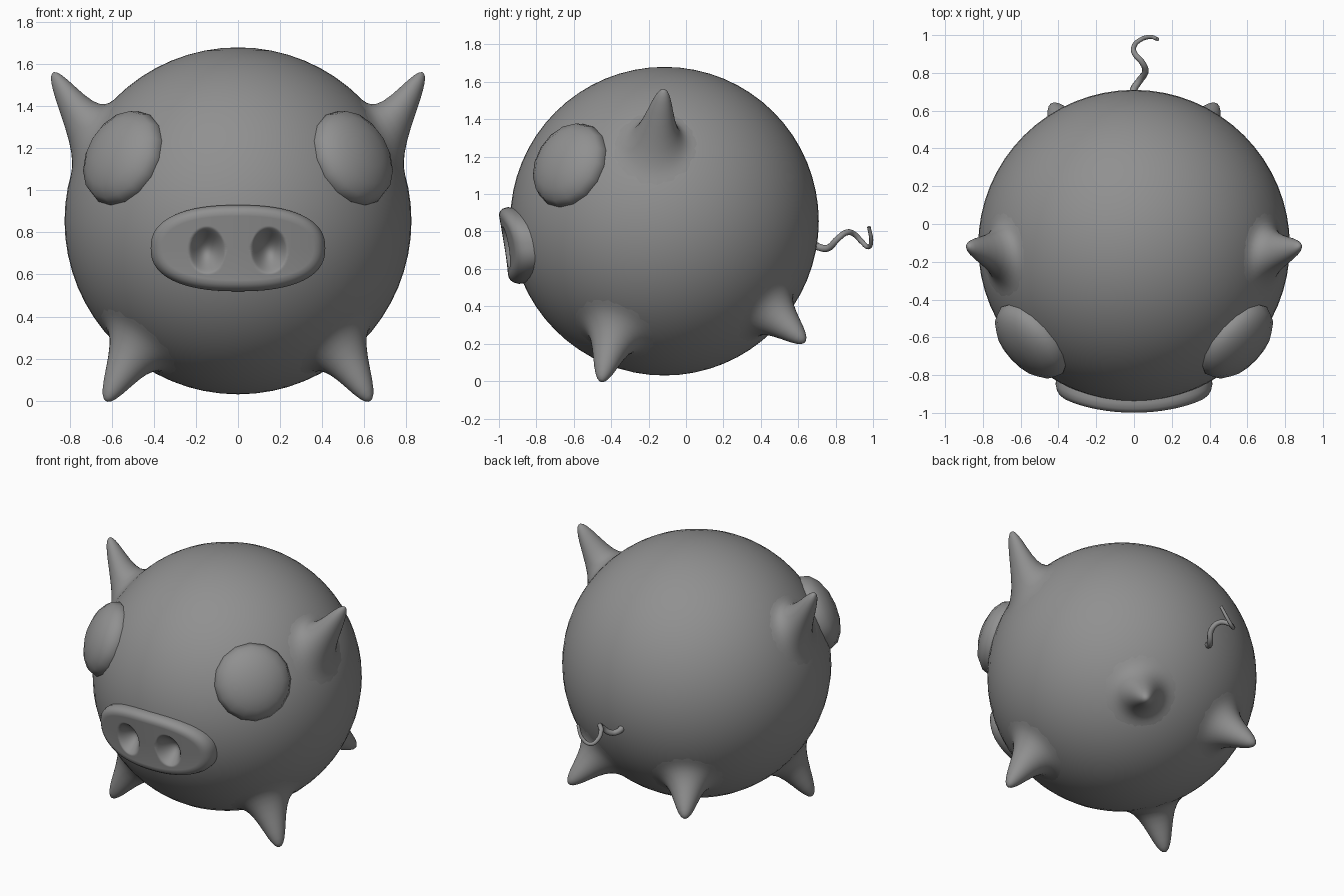
import bpy, bmesh, math
from mathutils import Vector

if "Cube" in bpy.data.objects:
    bpy.data.objects.remove(bpy.data.objects["Cube"])

C, R = Vector((0, -0.115, 0.855)), 0.825   # body centre and radius
GREY = bpy.data.materials.new("dark_grey")
GREY.diffuse_color = (0.28, 0.28, 0.28, 1)
GREY.use_nodes = True
GREY.node_tree.nodes["Principled BSDF"].inputs["Base Color"].default_value = GREY.diffuse_color


def finish(obj):
    bpy.ops.object.select_all(action='DESELECT')
    obj.select_set(True)
    bpy.context.view_layer.objects.active = obj
    obj.data.materials.clear()
    obj.data.materials.append(GREY)
    bpy.ops.object.shade_smooth_by_angle(angle=math.radians(60))
    return obj


def loft(name, rings, first, last):
    """Closed skin through equal-length rings, capped by a point at each end."""
    bm = bmesh.new()
    rows = [[bm.verts.new(p) for p in ring] for ring in rings]
    a, b = bm.verts.new(first), bm.verts.new(last)
    n = len(rows[0])
    for i in range(n):
        j = (i + 1) % n
        bm.faces.new((a, rows[0][i], rows[0][j]))
        bm.faces.new((b, rows[-1][j], rows[-1][i]))
        for r, s in zip(rows, rows[1:]):
            bm.faces.new((r[i], s[i], s[j], r[j]))
    bmesh.ops.recalc_face_normals(bm, faces=bm.faces)
    me = bpy.data.meshes.new(name)
    bm.to_mesh(me)
    bm.free()
    obj = bpy.data.objects.new(name, me)
    bpy.context.collection.objects.link(obj)
    return finish(obj)


def ball(name, loc, scale, segs, normal=None):
    bpy.ops.mesh.primitive_uv_sphere_add(segments=segs, ring_count=segs // 2, location=loc)
    obj = bpy.context.object
    obj.name, obj.scale = name, scale
    if normal:
        obj.rotation_euler = normal.to_track_quat('Z', 'Y').to_euler()
    return finish(obj)


# Flared spike: (distance from axis, share of height); starts tangent to the body
FLARE = [(1.15, -0.02), (1.0, -0.006), (0.9, 0.002), (0.8, 0.018), (0.7, 0.055), (0.6, 0.12),
         (0.5, 0.23), (0.41, 0.38), (0.33, 0.55), (0.25, 0.73), (0.18, 0.86), (0.12, 0.94),
         (0.06, 0.985)]


def spike(name, base, tip, width):
    n = (Vector(base) - C).normalized()
    pull = Vector(tip) - (C + n * R)
    u = n.orthogonal().normalized()
    v = n.cross(u)
    rings = []
    for k, h in FLARE:
        s = k * width / R
        c = math.sqrt(1 - s * s)
        rings.append([C + R * (n * c + (u * math.cos(t) + v * math.sin(t)) * s) + pull * h
                      for t in (math.tau * i / 32 for i in range(32))])
    return loft(name, rings, C + n * R * 0.6, tip)


# Body
body = ball("body", C, (R, R, R), 64)

# Ears, legs and eyes on both sides
for side, sx in (("right", 1), ("left", -1)):
    spike(side + "_ear", (sx * 0.705, -0.165, 1.26), (sx * 0.885, -0.12, 1.555), 0.225)
    spike(side + "_front_leg", (sx * 0.49, -0.39, 0.255), (sx * 0.63, -0.455, 0.0), 0.23)
    spike(side + "_back_leg", (sx * 0.33, 0.46, 0.37), (sx * 0.435, 0.635, 0.21), 0.225)
    n = Vector((sx * 0.545, -0.505, 0.3)).normalized()
    ball(side + "_eye", C + n * 0.795, (0.24, 0.24, 0.13), 16, n)


# Snout: rounded oval plate, bowed across and tilted with the body, with two sunk nostrils
NX, NZ, NW, NH = 0.148, -0.01, 0.088, 0.113


def snout_point(x, dz, back):
    q = ((abs(x) - NX) / NW) ** 2 + ((dz - NZ) / NH) ** 2
    dent = 0.095 * (1 - q) ** 1.5 if q < 1 and back < 0.1 else 0
    tilt = 0.17 * dz + 0.25 * dz * dz if dz < 0 else 0.17 * dz
    return Vector((x, -0.972 + 0.4 * x * x - tilt + back + dent, 0.725 + dz))


def power(c):
    return math.copysign(abs(c) ** (2 / 2.4), c)


SEGS = 160
angles = [math.tau * i / SEGS for i in range(SEGS)]
rings = []
for k in range(1, 45):                       # front face
    s = k / 44
    rings.append([snout_point(0.367 * s * power(math.cos(t)), 0.157 * s * power(math.sin(t)), 0)
                  for t in angles])
for inset, back in [(0.032, 0.003), (0.018, 0.012), (0.007, 0.027), (0, 0.055),
                    (0.003, 0.09), (0.01, 0.17)]:   # rim and side wall
    rings.append([snout_point((0.415 - inset) * power(math.cos(t)),
                              (0.205 - inset) * power(math.sin(t)), back) for t in angles])
loft("snout", rings, snout_point(0, 0, 0), snout_point(0, 0, 0.17))

# Room for the nostrils inside the body, hidden behind the snout plate
for sx in (1, -1):
    cutter = ball("nostril_cutter", (sx * NX, -0.955, 0.715), (0.085, 0.11, 0.11), 32)
    cutter.hide_render = True
    cutter.hide_set(True)
    mod = body.modifiers.new("nostril", 'BOOLEAN')
    mod.operation, mod.object, mod.solver = 'DIFFERENCE', cutter, 'EXACT'

# Curly tail
path = [(-0.005, 0.67, 0.74), (0, 0.715, 0.715), (0.03, 0.76, 0.712), (0.06, 0.81, 0.76),
        (0.04, 0.86, 0.795), (0.005, 0.9, 0.785), (0, 0.94, 0.745), (0.03, 0.973, 0.717),
        (0.08, 0.99, 0.745), (0.125, 0.978, 0.825)]
cu = bpy.data.curves.new("tail", 'CURVE')
cu.dimensions, cu.bevel_depth, cu.bevel_resolution = '3D', 0.021, 3
cu.use_fill_caps, cu.resolution_u = True, 8
sp = cu.splines.new('BEZIER')
sp.bezier_points.add(len(path) - 1)
for i, (bp, p) in enumerate(zip(sp.bezier_points, path)):
    bp.co, bp.radius = p, 1 - 0.06 * i
    bp.handle_left_type = bp.handle_right_type = 'AUTO'
tail = bpy.data.objects.new("tail", cu)
bpy.context.collection.objects.link(tail)
bpy.ops.object.select_all(action='DESELECT')
tail.select_set(True)
bpy.context.view_layer.objects.active = tail
bpy.ops.object.convert(target='MESH')
finish(bpy.context.object)
